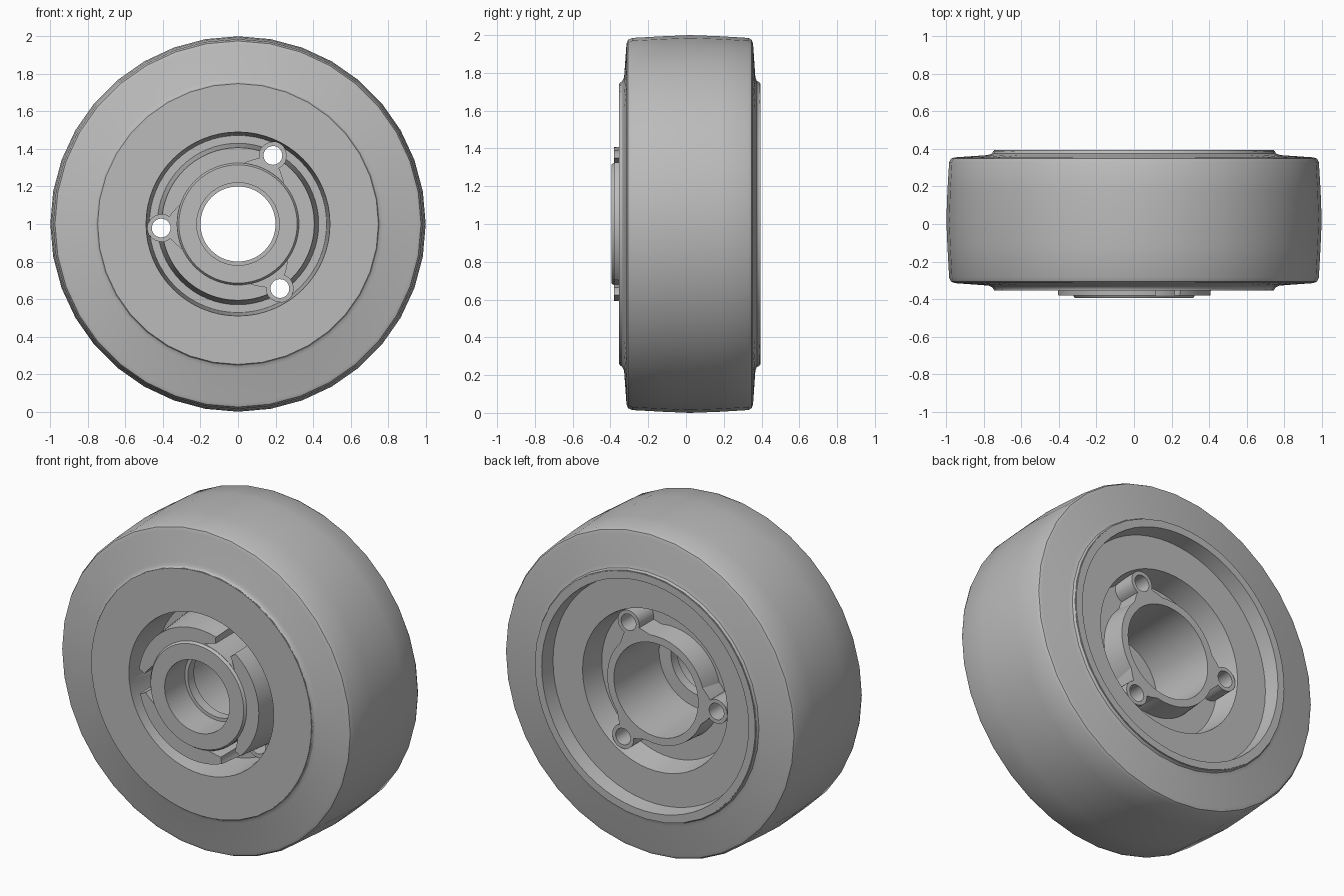
import bpy, bmesh, math
from math import cos, sin, pi, radians

old = bpy.data.objects.get("Cube")
if old:
    bpy.data.objects.remove(old, do_unlink=True)

grey = bpy.data.materials.new("plain grey")
grey.use_nodes = True
grey.diffuse_color = (0.5, 0.5, 0.5, 1)
grey.node_tree.nodes["Principled BSDF"].inputs["Base Color"].default_value = (0.5, 0.5, 0.5, 1)


def make_object(name, bm):
    bmesh.ops.recalc_face_normals(bm, faces=bm.faces)
    mesh = bpy.data.meshes.new(name)
    bm.to_mesh(mesh)
    bm.free()
    obj = bpy.data.objects.new(name, mesh)
    bpy.context.collection.objects.link(obj)
    mesh.materials.append(grey)
    return obj


def lathe(name, profile, steps):
    """Revolve a closed (radius, y) profile about the wheel axis."""
    bm = bmesh.new()
    rings = []
    for i in range(steps):
        a = 2 * pi * i / steps
        rings.append([bm.verts.new((r * cos(a), y, 1 + r * sin(a))) for r, y in profile])
    n = len(profile)
    for i in range(steps):
        a, b = rings[i], rings[(i + 1) % steps]
        for j in range(n):
            k = (j + 1) % n
            bm.faces.new((a[j], a[k], b[k], b[j]))
    return make_object(name, bm)


def prism(name, outline, angle, y0, y1):
    """Extrude a (radial, tangential) outline along y, turned to an angle."""
    bm = bmesh.new()
    c, s = cos(angle), sin(angle)
    ends = [[bm.verts.new((u * c - v * s, y, 1 + u * s + v * c)) for u, v in outline]
            for y in (y0, y1)]
    bm.faces.new(ends[0])
    bm.faces.new(ends[1])
    for i in range(len(outline)):
        k = (i + 1) % len(outline)
        bm.faces.new((ends[0][i], ends[0][k], ends[1][k], ends[1][i]))
    return make_object(name, bm)


def cut(obj, cutter):
    mod = obj.modifiers.new("cut", "BOOLEAN")
    mod.operation = "DIFFERENCE"
    mod.solver = "EXACT"
    mod.object = cutter
    bpy.context.view_layer.objects.active = obj
    bpy.ops.object.modifier_apply(modifier=mod.name)


def smooth(obj):
    bpy.ops.object.select_all(action="DESELECT")
    obj.select_set(True)
    bpy.context.view_layer.objects.active = obj
    bpy.ops.object.shade_smooth_by_angle(angle=radians(30))


# Tyre with a crowned tread and rounded shoulders
tyre = lathe("tyre", [
    (.73, -.35), (.748, -.35), (.755, -.338), (.775, -.328), (.955, -.315),
    (.975, -.307), (.985, -.285), (.994, -.12), (1, .02), (.994, .18),
    (.985, .33), (.975, .348), (.955, .355), (.78, .367), (.757, .375),
    (.75, .39), (.73, .39)], 36)

# Rim, web and hub tube as one turned part
wheel_hub = lathe("wheel_hub", [
    (.745, -.355), (.49, -.355), (.472, -.10), (.43, -.10), (.407, -.38),
    (.325, -.38), (.315, -.395), (.22, -.395), (.22, -.20), (.20, -.20),
    (.20, -.14), (.28, -.14), (.285, .29), (.33, .29), (.34, .15),
    (.465, .15), (.49, .30), (.69, .30), (.70, .395), (.745, .395)], 64)

# Lug outline: round eye with a neck flaring into the hub tube
eye = [(.41 + .073 * cos(radians(t)), .073 * sin(radians(t))) for t in range(-130, 131, 13)]
root = [(.327 * cos(radians(t)), .327 * sin(radians(t))) for t in range(21, -22, -6)]
lug_outline = eye + [(.348, .075)] + root + [(.348, -.075)]
hole_outline = [(.41 + .05 * cos(2 * pi * i / 24), .05 * sin(2 * pi * i / 24)) for i in range(24)]

# Three bolt lugs, each seated in a pocket with a through hole
for i in range(3):
    angle = radians(63 + 120 * i)
    pocket = prism("pocket_cutter", lug_outline, angle, -.6, -.11)
    hole = prism("hole_cutter", hole_outline, angle, -.7, .7)
    lug = prism(f"bolt_lug_{i + 1}", lug_outline, angle, -.125, .29)
    cut(wheel_hub, pocket)
    cut(wheel_hub, hole)
    cut(lug, hole)
    smooth(lug)
    for helper in (pocket, hole):
        bpy.data.objects.remove(helper, do_unlink=True)

smooth(tyre)
smooth(wheel_hub)
